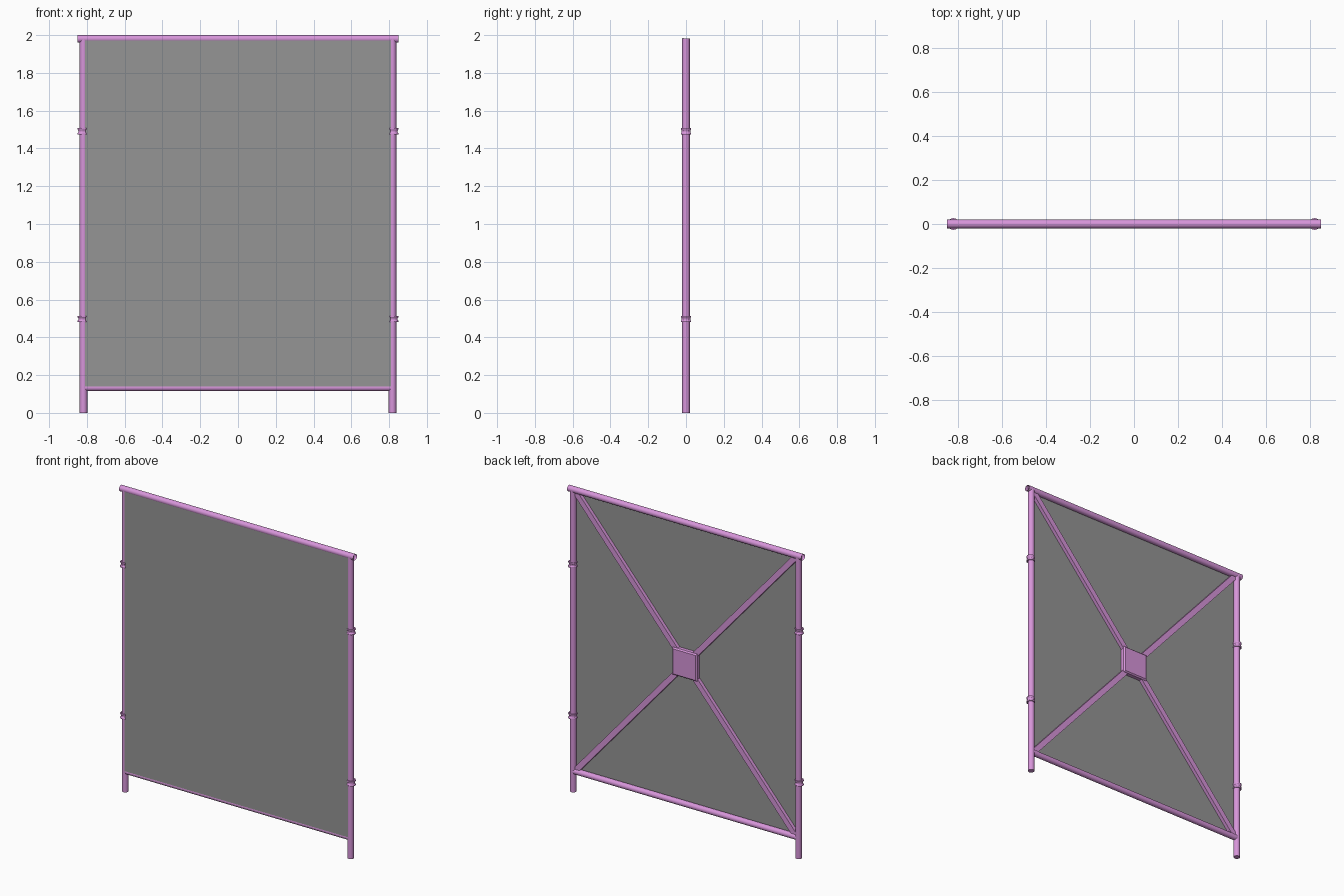
import bpy, bmesh, math
from mathutils import Vector, Matrix

if "Cube" in bpy.data.objects:
    bpy.data.objects.remove(bpy.data.objects["Cube"])


def material(name, rgb):
    m = bpy.data.materials.new(name)
    m.diffuse_color = (*rgb, 1)
    m.use_nodes = True
    m.node_tree.nodes["Principled BSDF"].inputs["Base Color"].default_value = m.diffuse_color
    return m


PINK = material("mauve paint", (0.68, 0.30, 0.70))
GREY = material("grey sheet", (0.30, 0.30, 0.30))


def finish(name, bm, mat, smooth=False):
    me = bpy.data.meshes.new(name)
    bmesh.ops.recalc_face_normals(bm, faces=bm.faces)
    bm.to_mesh(me)
    bm.free()
    me.materials.append(mat)
    ob = bpy.data.objects.new(name, me)
    bpy.context.collection.objects.link(ob)
    if smooth:
        bpy.ops.object.select_all(action='DESELECT')
        ob.select_set(True)
        bpy.context.view_layer.objects.active = ob
        bpy.ops.object.shade_smooth_by_angle(angle=math.radians(40))
    return ob


def tube(name, a, b, r, capped=True, sides=16):
    a, b = Vector(a), Vector(b)
    bm = bmesh.new()
    rot = (b - a).to_track_quat('Z', 'Y').to_matrix().to_4x4()
    bmesh.ops.create_cone(bm, cap_ends=capped, segments=sides, radius1=r, radius2=r,
                          depth=(b - a).length, matrix=Matrix.Translation((a + b) / 2) @ rot)
    return finish(name, bm, PINK, True)


def box(name, centre, size, mat, angle=0, bevel=0):
    bm = bmesh.new()
    bmesh.ops.create_cube(bm, size=1)
    bmesh.ops.scale(bm, vec=size, verts=bm.verts)
    if bevel:
        edges = [e for e in bm.edges if all(v.co.y > 0 for v in e.verts)]
        bmesh.ops.bevel(bm, geom=edges, offset=bevel, segments=1, affect='EDGES')
    bmesh.ops.transform(bm, verts=bm.verts,
                        matrix=Matrix.Translation(centre) @ Matrix.Rotation(angle, 4, 'Y'))
    return finish(name, bm, mat)


def clamp(name, x, z):
    # waisted collar around a post
    profile = [(0.019, -0.017), (0.027, -0.017), (0.027, -0.010), (0.023, -0.004),
               (0.023, 0.004), (0.027, 0.010), (0.027, 0.017), (0.019, 0.017)]
    n = 12
    bm = bmesh.new()
    rings = []
    for i in range(n):
        t = 2 * math.pi * i / n
        rings.append([bm.verts.new((x + r * math.cos(t), r * math.sin(t), z + h))
                      for r, h in profile])
    for i in range(n):
        p, q = rings[i], rings[(i + 1) % n]
        for k in range(len(profile) - 1):
            bm.faces.new((p[k], q[k], q[k + 1], p[k + 1]))
    finish(name, bm, PINK)


# posts with collars
for side, s in (("left", -1), ("right", 1)):
    x = s * 0.818
    tube(side + "_post", (x, 0, 0), (x, 0, 1.982), 0.02)
    for level, z in (("lower", 0.497), ("upper", 1.49)):
        clamp(f"{side}_{level}_collar", s * 0.822, z)

# rails: the top one is an open tube
tube("top_rail", (-0.85, 0, 1.98), (0.85, 0, 1.98), 0.02, capped=False)
tube("bottom_rail", (-0.81, 0, 0.134), (0.81, 0, 0.134), 0.019)

# front sheet
box("sheet", (0, -0.016, 1.056), (1.628, 0.004, 1.856), GREY)

# diagonal braces and centre plate at the back
half_w, half_h, mid = 0.80, 0.915, 1.055
for name, s in (("rising_brace", 1), ("falling_brace", -1)):
    box(name, (0, -0.003, mid), (2 * math.hypot(half_w, half_h), 0.024, 0.036), PINK,
        -s * math.atan2(half_h, half_w))
box("centre_plate", (0, 0.001, mid), (0.18, 0.034, 0.18), PINK, bevel=0.008)
